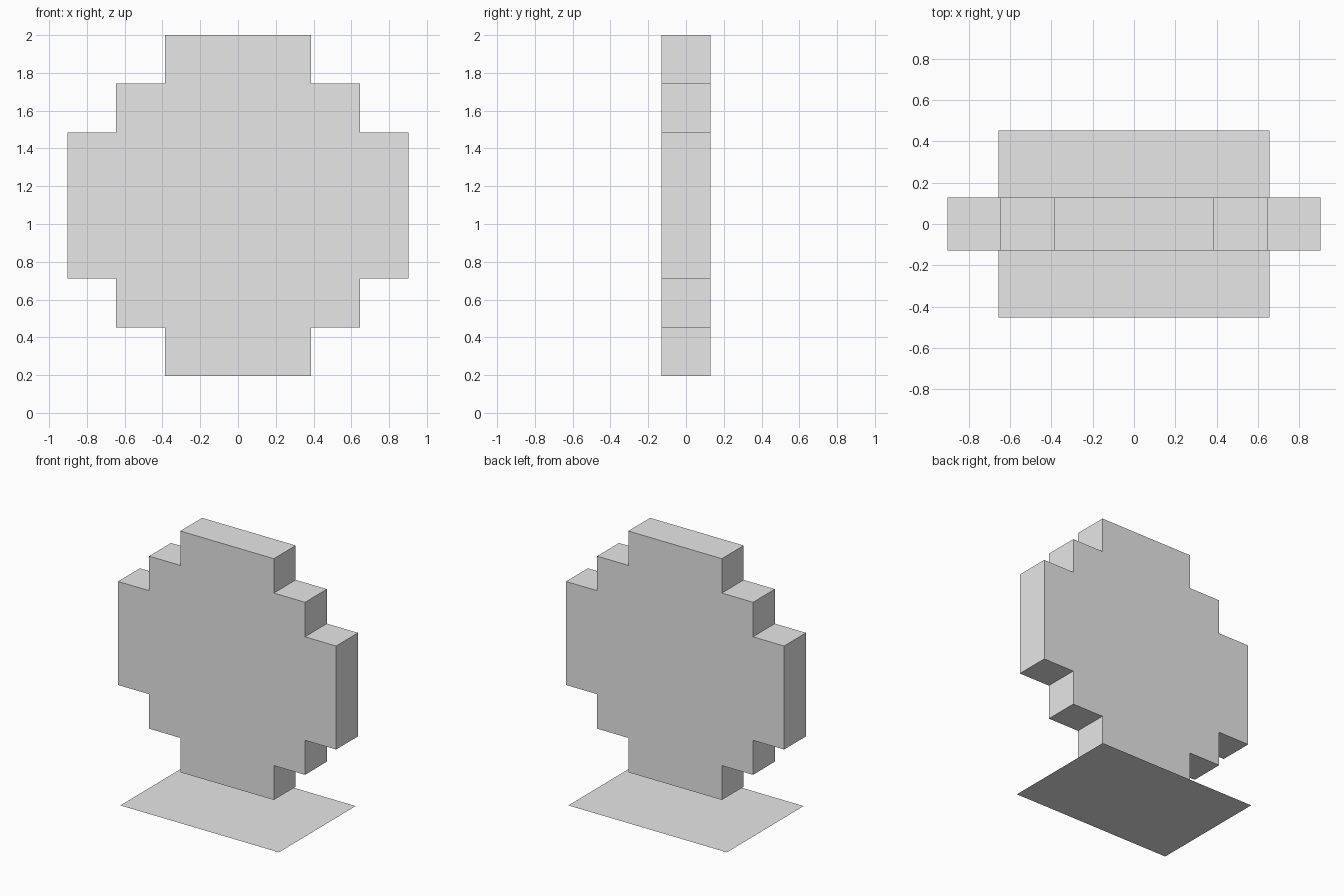
import bpy, bmesh

if "Cube" in bpy.data.objects:
    bpy.data.objects.remove(bpy.data.objects["Cube"], do_unlink=True)

grey = bpy.data.materials.new("plain_grey")
grey.use_nodes = True
grey.diffuse_color = (0.8, 0.8, 0.8, 1)
grey.node_tree.nodes["Principled BSDF"].inputs["Base Color"].default_value = (0.8, 0.8, 0.8, 1)


def add_object(name, bm):
    bmesh.ops.recalc_face_normals(bm, faces=bm.faces)
    mesh = bpy.data.meshes.new(name)
    bm.to_mesh(mesh)
    bm.free()
    mesh.materials.append(grey)
    obj = bpy.data.objects.new(name, mesh)
    bpy.context.collection.objects.link(obj)
    return obj


# Stepped round slab: one quarter of the outline, mirrored to all four
DEPTH, CENTRE = 0.258, 1.098
A, B, C = 0.387, 0.645, 0.902
quarter = [(C, A), (B, A), (B, B), (A, B), (A, C)]
half = quarter + [(-x, z) for x, z in reversed(quarter)]
outline = half + [(-x, -z) for x, z in half]

bm = bmesh.new()
front = bm.faces.new([bm.verts.new((x, -DEPTH / 2, CENTRE + z)) for x, z in outline])
swept = bmesh.ops.extrude_face_region(bm, geom=[front], use_keep_orig=True)
moved = [g for g in swept["geom"] if isinstance(g, bmesh.types.BMVert)]
bmesh.ops.translate(bm, verts=moved, vec=(0, DEPTH, 0))
add_object("stepped_disc", bm)

# Flat sheet lying beneath the slab
bm = bmesh.new()
bmesh.ops.create_grid(bm, x_segments=1, y_segments=1, size=1)
bmesh.ops.scale(bm, verts=bm.verts, vec=(0.656, 0.453, 1))
sheet = add_object("ground_sheet", bm)
if sheet.data.polygons[0].normal.z < 0:
    sheet.data.flip_normals()
